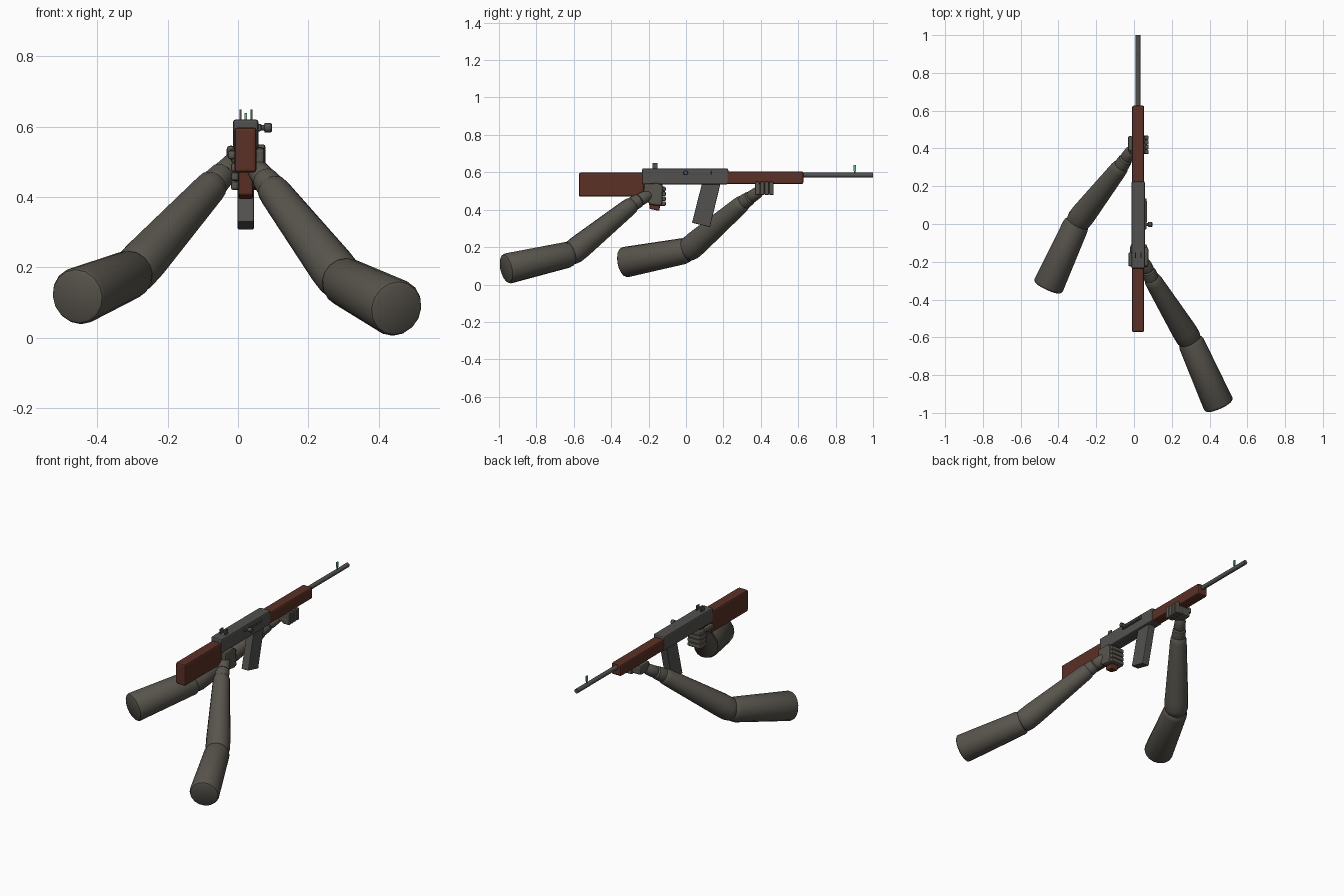
import bpy, bmesh, math
from mathutils import Vector

if "Cube" in bpy.data.objects:
    bpy.data.objects.remove(bpy.data.objects["Cube"])


def material(name, colour):
    m = bpy.data.materials.new(name)
    m.diffuse_color = (*colour, 1)
    m.use_nodes = True
    m.node_tree.nodes["Principled BSDF"].inputs["Base Color"].default_value = m.diffuse_color
    return m


SLEEVE = material("warm grey", (0.098, 0.089, 0.074))
METAL = material("gun grey", (0.085, 0.083, 0.078))
WOOD = material("dark red wood", (0.105, 0.030, 0.019))
GREEN = material("sight green", (0.13, 0.50, 0.27))
CX = 0.022  # centre line of the rifle


def finish(name, bm, mat, bevel=0.0, segments=2):
    bmesh.ops.recalc_face_normals(bm, faces=bm.faces)
    me = bpy.data.meshes.new(name)
    bm.to_mesh(me)
    bm.free()
    me.materials.append(mat)
    ob = bpy.data.objects.new(name, me)
    bpy.context.collection.objects.link(ob)
    if bevel:
        mod = ob.modifiers.new("bevel", "BEVEL")
        mod.width, mod.segments = bevel, segments
        mod.limit_method = "ANGLE"
    return ob


def prism(name, profile, x0, x1, mat, bevel=0.0):
    """Side profile of (y, z) points, extruded across x."""
    bm = bmesh.new()
    a = [bm.verts.new((x0, y, z)) for y, z in profile]
    b = [bm.verts.new((x1, y, z)) for y, z in profile]
    bm.faces.new(a)
    bm.faces.new(b)
    n = len(a)
    for i in range(n):
        j = (i + 1) % n
        bm.faces.new((a[i], a[j], b[j], b[i]))
    return finish(name, bm, mat, bevel)


def box(name, x, y, z, mat, bevel=0.0):
    return prism(name, [(y[0], z[0]), (y[1], z[0]), (y[1], z[1]), (y[0], z[1])],
                 x[0], x[1], mat, bevel)


def tube(name, start, end, rings, mat, sides=16):
    """Turned shape along an axis; rings are (fraction of length, radius)."""
    start, end = Vector(start), Vector(end)
    axis = end - start
    u = axis.cross(Vector((0, 0, 1)))
    if u.length < 1e-6:
        u = Vector((1, 0, 0))
    u.normalize()
    v = axis.normalized().cross(u)
    bm = bmesh.new()
    loops = []
    for t, r in rings:
        c = start + axis * t
        loops.append([bm.verts.new(c + (u * math.cos(a) + v * math.sin(a)) * r)
                      for a in (2 * math.pi * i / sides for i in range(sides))])
    for a, b in zip(loops, loops[1:]):
        for i in range(sides):
            j = (i + 1) % sides
            bm.faces.new((a[i], a[j], b[j], b[i]))
    bm.faces.new(loops[0])
    bm.faces.new(loops[-1])
    ob = finish(name, bm, mat)
    bpy.context.view_layer.objects.active = ob
    ob.select_set(True)
    bpy.ops.object.shade_smooth_by_angle(angle=math.radians(35))
    ob.select_set(False)
    return ob


# Rifle body
box("stock", (-0.010, 0.053), (-0.573, -0.225), (0.470, 0.598), WOOD, 0.009)
box("receiver", (-0.014, 0.058), (-0.235, 0.226), (0.536, 0.621), METAL, 0.008)
box("handguard", (-0.010, 0.054), (0.215, 0.627), (0.537, 0.605), WOOD, 0.009)
tube("barrel", (CX, 0.61, 0.585), (CX, 1.0, 0.585), [(0, 0.013), (1, 0.013)], METAL)
prism("magazine", [(0.032, 0.330), (0.128, 0.307), (0.187, 0.550), (0.088, 0.550)],
      -0.001, 0.045, METAL, 0.004)
prism("pistol_grip", [(-0.195, 0.405), (-0.142, 0.393), (-0.125, 0.545), (-0.205, 0.545)],
      0.001, 0.043, WOOD, 0.006)

# Sights
for side, x in (("left", 0.007), ("right", 0.038)):
    box("rear_sight_" + side, (x - 0.003, x + 0.003), (-0.179, -0.152), (0.615, 0.649), METAL)
box("front_sight", (CX - 0.004, CX + 0.004), (0.895, 0.909), (0.608, 0.639), GREEN)
box("front_sight_post", (CX - 0.003, CX + 0.003), (0.897, 0.907), (0.590, 0.610), METAL)

# Charging handle
box("bolt_rail", (0.050, 0.067), (-0.028, 0.136), (0.587, 0.608), METAL, 0.004)
box("bolt_recess", (0.066, 0.069), (0.010, 0.122), (0.593, 0.602), METAL)
tube("charging_handle", (0.055, -0.002, 0.597), (0.097, -0.002, 0.597),
     [(0, 0.008), (0.45, 0.008), (0.50, 0.013), (0.92, 0.013), (1, 0.010)], METAL, 12)


def arm(side, shoulder, elbow, wrist, palm, r):
    """Upper arm, elbow, tapering forearm and stepped wrist."""
    tube(side + "_upper_arm", shoulder, elbow,
         [(0, r * 0.84), (0.012, r * 0.94), (0.04, r), (0.94, r * 0.85),
          (0.98, r * 0.80), (1.0, r * 0.72)], SLEEVE)
    e, w = Vector(elbow), Vector(wrist)
    tube(side + "_forearm", e - (w - e) * 0.06, w,
         [(0, 0.042), (0.035, 0.059), (0.09, 0.066), (0.20, 0.066), (0.93, 0.047),
          (0.98, 0.044), (1, 0.037)], SLEEVE)
    tube(side + "_wrist", w - (Vector(palm) - w) * 0.1, palm,
         [(0, 0.036), (0.12, 0.040), (0.42, 0.037), (0.48, 0.030), (0.54, 0.034),
          (0.88, 0.031), (1, 0.026)], SLEEVE)


arm("right", (0.452, -0.965, 0.083), (0.296, -0.615, 0.163),
    (0.092, -0.285, 0.430), (0.052, -0.195, 0.482), 0.082)
arm("left", (-0.458, -0.338, 0.117), (-0.300, 0.010, 0.183),
    (-0.066, 0.310, 0.441), (-0.010, 0.395, 0.500), 0.082)

# Right hand around the grip
prism("right_palm", [(-0.228, 0.470), (-0.190, 0.425), (-0.128, 0.420), (-0.122, 0.530),
                     (-0.150, 0.542), (-0.225, 0.540)], 0.040, 0.076, SLEEVE, 0.010)
for i in range(4):
    z = 0.420 + i * 0.026
    box(f"right_finger_{i + 1}", (-0.018, 0.068), (-0.137, -0.108), (z, z + 0.025),
        SLEEVE, 0.007)
    box(f"right_fingertip_{i + 1}", (-0.020, 0.002), (-0.172, -0.115), (z, z + 0.025),
        SLEEVE, 0.007)
box("right_thumb_web", (-0.005, 0.060), (-0.228, -0.200), (0.505, 0.538), SLEEVE, 0.008)
box("right_thumb", (-0.030, -0.004), (-0.225, -0.150), (0.507, 0.533), SLEEVE, 0.009)

# Left hand under the handguard
box("left_palm", (-0.026, 0.070), (0.372, 0.462), (0.483, 0.538), SLEEVE, 0.012)
for i in range(4):
    y = 0.370 + i * 0.025
    box(f"left_finger_{i + 1}", (0.030, 0.078), (y, y + 0.024), (0.478, 0.512), SLEEVE, 0.007)
    box(f"left_fingertip_{i + 1}", (0.055, 0.078), (y, y + 0.024), (0.488, 0.550), SLEEVE, 0.007)
box("left_thumb", (-0.032, -0.008), (0.385, 0.466), (0.508, 0.546), SLEEVE, 0.009)
